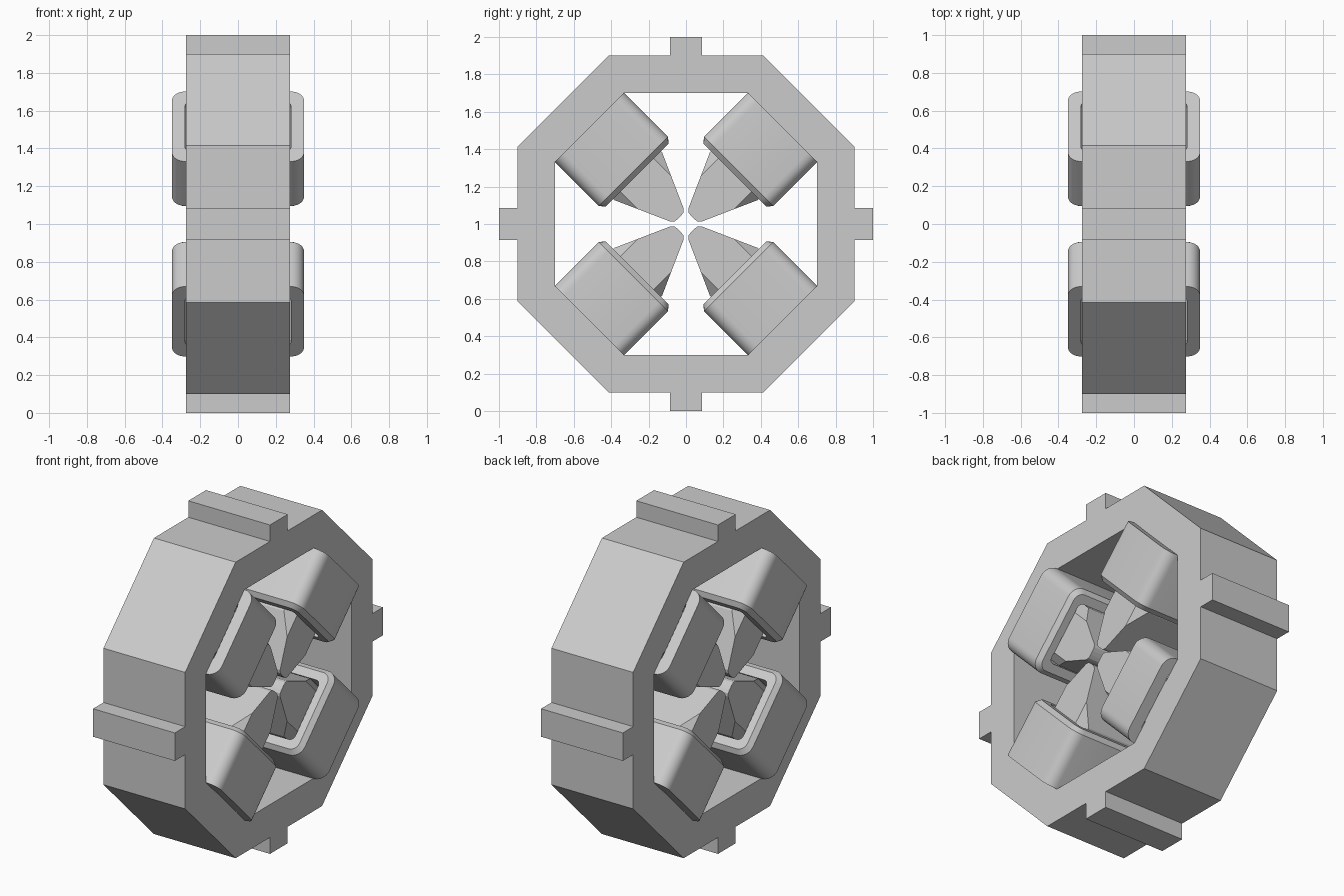
import bpy, bmesh, math
from mathutils import Matrix, Vector

cube = bpy.data.objects.get("Cube")
if cube:
    bpy.data.objects.remove(cube, do_unlink=True)

grey = bpy.data.materials.new("plain_grey")
grey.use_nodes = True
grey.diffuse_color = (0.6, 0.6, 0.6, 1)
grey.node_tree.nodes["Principled BSDF"].inputs["Base Color"].default_value = (0.6, 0.6, 0.6, 1)

CENTRE = Vector((0, 0, 1))
HALF = 0.275          # half thickness of the yoke and poles


def finish(bm, name, angle=0.0, smooth=False):
    """Turn a bmesh into an object, rotated about the ring's axis."""
    bmesh.ops.recalc_face_normals(bm, faces=bm.faces[:])
    mesh = bpy.data.meshes.new(name)
    bm.to_mesh(mesh)
    bm.free()
    mesh.materials.append(grey)
    ob = bpy.data.objects.new(name, mesh)
    bpy.context.collection.objects.link(ob)
    ob.matrix_world = Matrix.Translation(CENTRE) @ Matrix.Rotation(angle, 4, "X")
    if smooth:
        bpy.ops.object.select_all(action="DESELECT")
        ob.select_set(True)
        bpy.context.view_layer.objects.active = ob
        bpy.ops.object.shade_smooth_by_angle(angle=math.radians(30))
    return ob


def ring_points(quarter):
    """Repeat a quarter outline four times around the axis."""
    pts = []
    for k in range(4):
        turn = Matrix.Rotation(k * math.pi / 2, 2)
        pts += [turn @ Vector(p) for p in quarter]
    return pts


def add_loop(bm, pts, x):
    verts = [bm.verts.new((x, p[0], p[1])) for p in pts]
    for a, b in zip(verts, verts[1:] + verts[:1]):
        bm.edges.new((a, b))


def extrude_x(bm):
    geom = bmesh.ops.extrude_face_region(bm, geom=bm.faces[:])["geom"]
    moved = [g for g in geom if isinstance(g, bmesh.types.BMVert)]
    bmesh.ops.translate(bm, verts=moved, vec=(2 * HALF, 0, 0))


def make_yoke():
    """Octagonal frame with four locating tabs."""
    bm = bmesh.new()
    tab = 0.085
    outer = [(0.9, -0.415), (0.9, -tab), (1, -tab), (1, tab), (0.9, tab), (0.9, 0.415)]
    inner = [(0.7, -0.33), (0.7, 0.33)]
    for quarter in (outer, inner):
        add_loop(bm, ring_points(quarter), -HALF)
    bmesh.ops.triangle_fill(bm, use_beauty=True, use_dissolve=False, edges=bm.edges[:])
    extrude_x(bm)
    bmesh.ops.dissolve_limit(bm, angle_limit=0.01, verts=bm.verts[:], edges=bm.edges[:])
    finish(bm, "yoke_frame")


def rounded_rect(bm, hx, hy, r, z, steps=6):
    verts = []
    for k, (sx, sy) in enumerate(((1, 1), (-1, 1), (-1, -1), (1, -1))):
        for i in range(steps + 1):
            a = (k + i / steps) * math.pi / 2
            verts.append(bm.verts.new((sx * (hx - r) + r * math.cos(a),
                                       sy * (hy - r) + r * math.sin(a), z)))
    return verts


def make_coil(name, angle):
    """Rounded hollow winding with a chamfered front rim."""
    bm = bmesh.new()
    sections = [(0.35, 0.262, 0.07, 0.73), (0.35, 0.262, 0.07, 0.397),
                (0.325, 0.237, 0.05, 0.37), (0.28, 0.185, 0.03, 0.37),
                (0.28, 0.185, 0.03, 0.73)]
    loops = [rounded_rect(bm, *s) for s in sections]
    for la, lb in zip(loops, loops[1:] + loops[:1]):
        n = len(la)
        for i in range(n):
            j = (i + 1) % n
            bm.faces.new((la[i], la[j], lb[j], lb[i]))
    finish(bm, name, angle, smooth=True)


def make_pole(name, angle):
    """Tapered pole with a blunt tip and cut corner edges."""
    bm = bmesh.new()
    side = [(0.012, 0.05), (0.034, 0.053), (0.049, 0.066), (0.18, 0.36), (0.18, 0.74)]
    outline = side + [(-v, u) for v, u in reversed(side)]
    bm.faces.new([bm.verts.new((-HALF, v, u)) for v, u in outline])
    extrude_x(bm)
    for sx in (1, -1):
        for sy in (1, -1):
            cut = bmesh.ops.bisect_plane(
                bm, geom=bm.verts[:] + bm.edges[:] + bm.faces[:],
                plane_co=(sx * HALF, sy * 0.125, 0), plane_no=(sx, sy, 0),
                clear_outer=True)
            edges = [g for g in cut["geom_cut"] if isinstance(g, bmesh.types.BMEdge)]
            bmesh.ops.holes_fill(bm, edges=edges, sides=0)
    finish(bm, name, angle)


make_yoke()
for k, place in enumerate(("upper_front", "lower_front", "lower_back", "upper_back")):
    turn = math.radians(45 + 90 * k)
    make_coil(place + "_coil", turn)
    make_pole(place + "_pole", turn)
